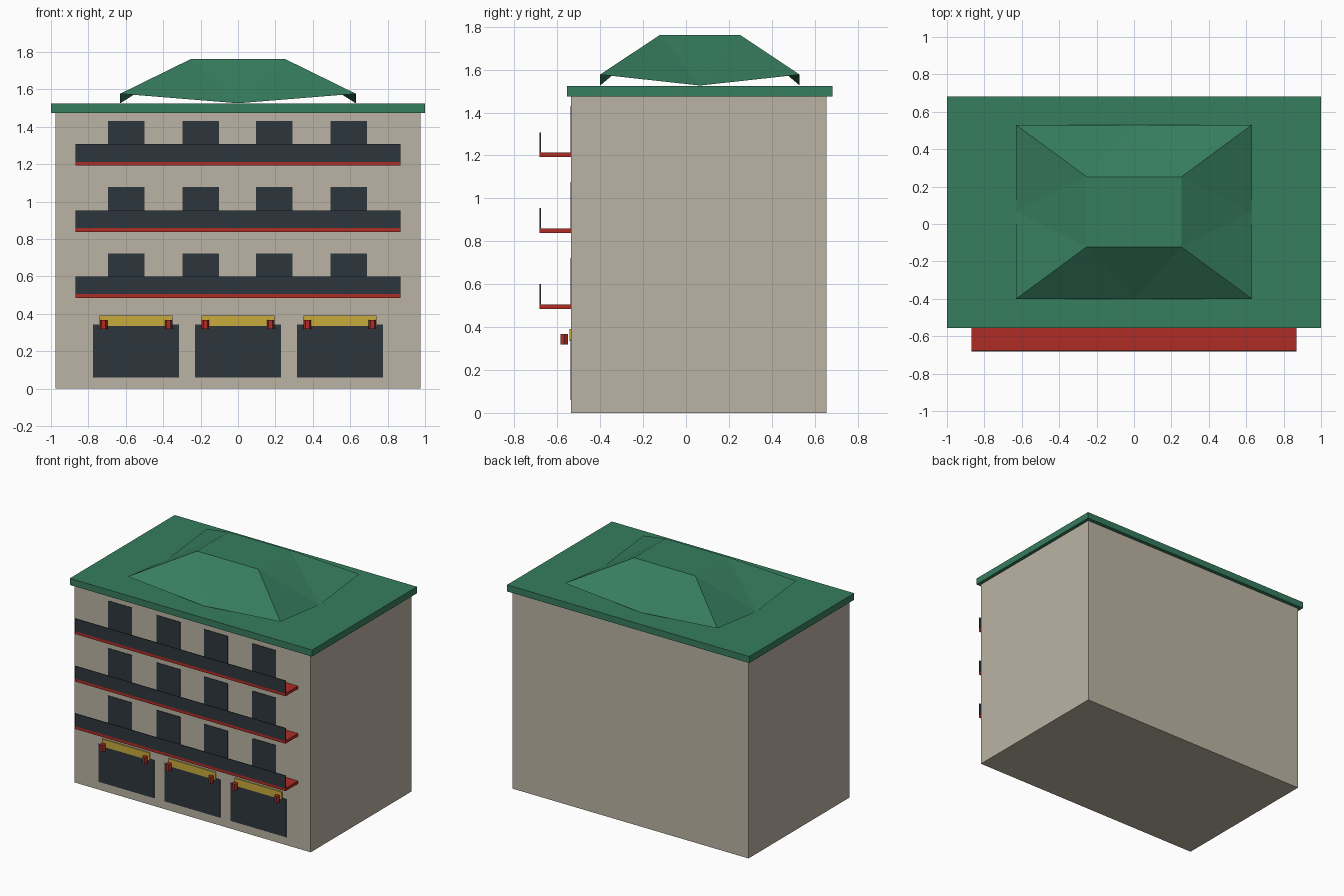
import bpy, bmesh, math

if "Cube" in bpy.data.objects:
    bpy.data.objects.remove(bpy.data.objects["Cube"], do_unlink=True)


def material(name, rgb):
    m = bpy.data.materials.new(name)
    m.use_nodes = True
    m.diffuse_color = (*rgb, 1)
    bsdf = next(n for n in m.node_tree.nodes if n.type == 'BSDF_PRINCIPLED')
    bsdf.inputs["Base Color"].default_value = (*rgb, 1)
    return m


STONE = material("beige stone", (0.50, 0.45, 0.37))
GREEN = material("roof green", (0.037, 0.205, 0.112))
DARK = material("dark slate", (0.026, 0.037, 0.045))
RED = material("red", (0.42, 0.025, 0.017))
YELLOW = material("sign yellow", (0.58, 0.41, 0.048))


def box(name, mat, x, y, z):
    """Box between (min, max) pairs on each axis."""
    bpy.ops.mesh.primitive_cube_add(size=1)
    ob = bpy.context.object
    ob.name = name
    ob.location = [(a + b) / 2 for a, b in (x, y, z)]
    ob.scale = [b - a for a, b in (x, y, z)]
    ob.data.materials.append(mat)
    return ob


FRONT = -0.535

# Main block and flat roof slab
box("walls", STONE, (-0.975, 0.975), (FRONT, 0.655), (0, 1.475))
box("roof_slab", GREEN, (-1, 1), (-0.555, 0.682), (1.475, 1.524))

# Hipped roof cap, open below: raised eave corners, eave midpoints on the slab
bm = bmesh.new()
mid_y = 0.065
corners, tops, mids = [], [], []
for sx, sy in ((-1, -1), (1, -1), (1, 1), (-1, 1)):
    corners.append(bm.verts.new((sx * 0.63, mid_y + sy * 0.465, 1.577)))
    tops.append(bm.verts.new((sx * 0.253, mid_y + sy * 0.187, 1.762)))
for dx, dy in ((0, -1), (1, 0), (0, 1), (-1, 0)):
    mids.append(bm.verts.new((dx * 0.63, mid_y + dy * 0.465, 1.526)))
for i in range(4):
    j = (i + 1) % 4
    bm.faces.new((corners[i], mids[i], tops[i]))
    bm.faces.new((mids[i], tops[j], tops[i]))
    bm.faces.new((mids[i], corners[j], tops[j]))
bm.faces.new(tops)
mesh = bpy.data.meshes.new("roof_cap")
bm.to_mesh(mesh)
bm.free()
mesh.materials.append(GREEN)
bpy.context.collection.objects.link(bpy.data.objects.new("roof_cap", mesh))

# Upper floors: balcony floor, railing panel and four windows each
for floor in range(3):
    z = 0.484 + floor * 0.354
    box("balcony_floor", RED, (-0.87, 0.87), (-0.682, FRONT), (z, z + 0.021))
    box("balcony_railing", DARK, (-0.87, 0.87), (-0.682, -0.677), (z + 0.021, z + 0.116))
    for x in (-0.597, -0.199, 0.194, 0.592):
        box("window", DARK, (x - 0.098, x + 0.098), (FRONT - 0.004, FRONT),
            (z + 0.021, z + 0.239))

# Ground floor: shop windows, sign boards and hexagonal lanterns
for x in (-0.545, 0, 0.545):
    box("shop_window", DARK, (x - 0.23, x + 0.23), (FRONT - 0.004, FRONT), (0.06, 0.343))
    box("sign_board", YELLOW, (x - 0.195, x + 0.195), (FRONT - 0.009, FRONT), (0.335, 0.39))
    for side in (-1, 1):
        bpy.ops.mesh.primitive_cylinder_add(
            vertices=6, radius=0.02, depth=0.048,
            location=(x + side * 0.174, -0.567, 0.343), rotation=(0, 0, math.pi / 2))
        lantern = bpy.context.object
        lantern.name = "lantern"
        lantern.data.materials.append(RED)
